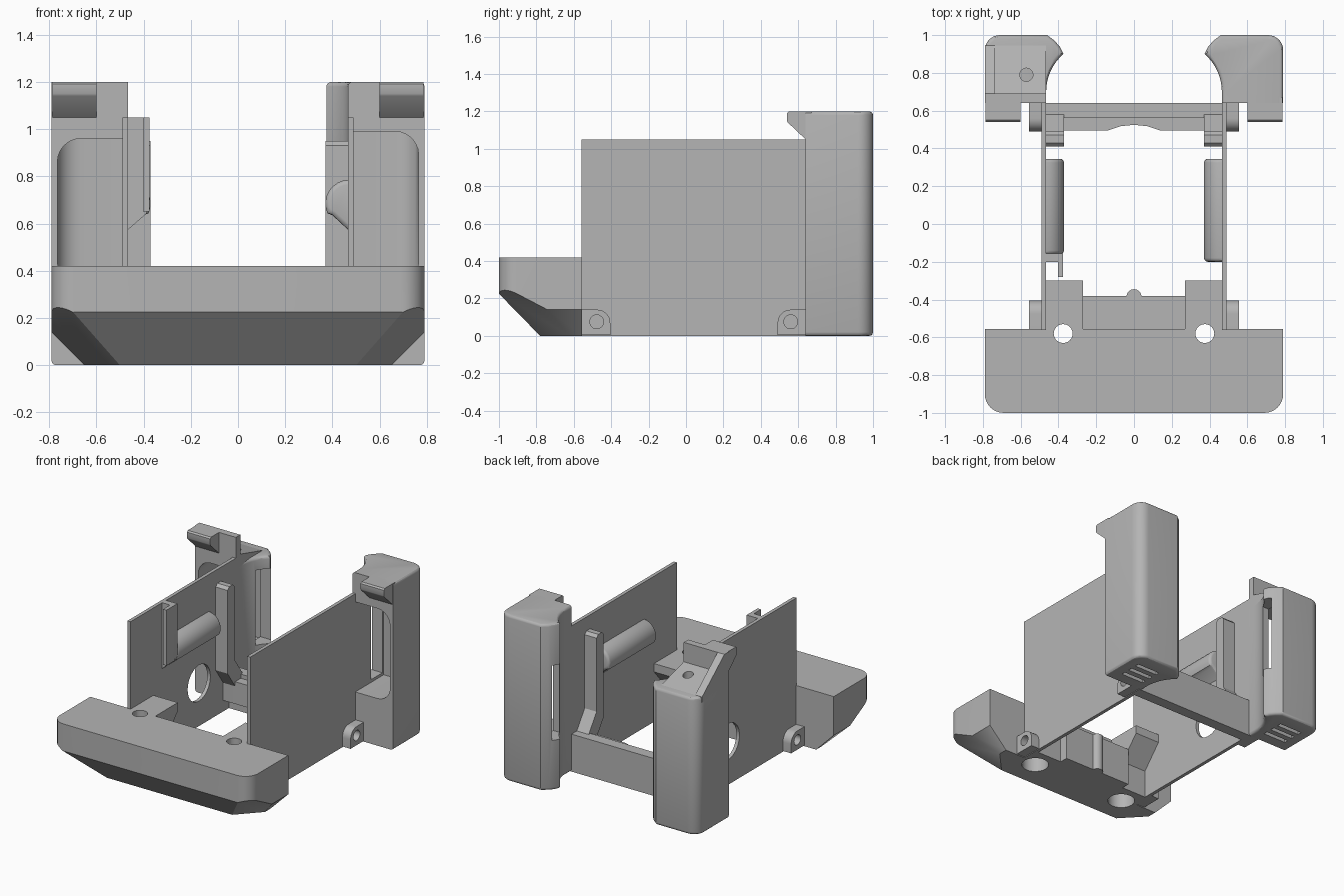
import bpy, bmesh
from math import sin, cos, radians
from mathutils import Vector

cube = bpy.data.objects.get("Cube")
if cube:
    bpy.data.objects.remove(cube, do_unlink=True)

GREY = (0.46, 0.46, 0.46, 1)
grey = bpy.data.materials.new("plain grey")
grey.use_nodes = True
grey.diffuse_color = GREY
grey.node_tree.nodes["Principled BSDF"].inputs["Base Color"].default_value = GREY
parts = []


def arc(cx, cy, r, a0, a1, n=8):
    angles = [radians(a0 + (a1 - a0) * i / n) for i in range(n + 1)]
    return [(cx + r * cos(a), cy + r * sin(a)) for a in angles]


def prism(name, axis, pts, lo, hi, bevel=0, pick=None, seg=3):
    """Extrude a 2D outline along an axis; optionally bevel chosen edges."""
    place = {"x": lambda p, t: (t, p[0], p[1]),
             "y": lambda p, t: (p[0], t, p[1]),
             "z": lambda p, t: (p[0], p[1], t)}[axis]
    bm = bmesh.new()
    rings = [[bm.verts.new(place(p, t)) for p in pts] for t in (lo, hi)]
    bm.faces.new(rings[0])
    bm.faces.new(rings[1])
    for i in range(len(pts)):
        j = (i + 1) % len(pts)
        bm.faces.new((rings[0][i], rings[0][j], rings[1][j], rings[1][i]))
    bmesh.ops.recalc_face_normals(bm, faces=bm.faces)
    if bevel:
        edges = [e for e in bm.edges if pick(e)]
        bmesh.ops.bevel(bm, geom=edges, offset=bevel, segments=seg,
                        profile=0.5, affect="EDGES", clamp_overlap=True)
    mesh = bpy.data.meshes.new(name)
    bm.to_mesh(mesh)
    bm.free()
    mesh.materials.append(grey)
    ob = bpy.data.objects.new(name, mesh)
    bpy.context.collection.objects.link(ob)
    parts.append(ob)
    return ob


def box(name, x, y, z, **kw):
    return prism(name, "z", [(x[0], y[0]), (x[1], y[0]), (x[1], y[1]), (x[0], y[1])],
                 z[0], z[1], **kw)


def rod(axis, u, v, r, lo, hi):
    return prism("cutter", axis, arc(u, v, r, 0, 345, 23), lo, hi)


def cut(ob, *cutters):
    """Subtract cutters, bake the result and drop the cutters."""
    for c in cutters:
        c.hide_render = True
        m = ob.modifiers.new("cut", "BOOLEAN")
        m.operation, m.solver, m.object = "DIFFERENCE", "EXACT", c
    deps = bpy.context.evaluated_depsgraph_get()
    mesh = bpy.data.meshes.new_from_object(ob.evaluated_get(deps))
    ob.modifiers.clear()
    ob.data = mesh
    for c in cutters:
        parts.remove(c)
        bpy.data.objects.remove(c, do_unlink=True)


def flip(pts, s):
    return [(s * u, v) for u, v in pts]


def span(s, a, b):
    return sorted((s * a, s * b))


# Front bumper: rounded plan, planed underneath at front, sides and corners
plan = [(0.79, -0.555), (-0.79, -0.555)] + arc(-0.69, -0.9, 0.1, 180, 270) + arc(0.69, -0.9, 0.1, 270, 360)
bumper = prism("front_bumper", "z", plan, 0, 0.42)
bm = bmesh.new()
bm.from_mesh(bumper.data)
planes = [((0, -0.78, 0), (0, -0.225, -0.22))]
for s in (-1, 1):
    planes += [((s * 0.65, 0, 0), (s, 0, -1)),
               ((s * 0.5, -0.78, 0), (s * 0.036, -0.034, -0.065))]
for co, no in planes:
    geom = bm.verts[:] + bm.edges[:] + bm.faces[:]
    bmesh.ops.bisect_plane(bm, geom=geom, plane_co=co, plane_no=Vector(no).normalized(),
                           clear_outer=True)
    bmesh.ops.holes_fill(bm, edges=[e for e in bm.edges if e.is_boundary], sides=0)
bmesh.ops.recalc_face_normals(bm, faces=bm.faces)
bm.to_mesh(bumper.data)
bm.free()

# Bolt holes, counterbored from below
cut(bumper, *[rod("z", s * 0.375, -0.58, r, -0.1, top)
              for s in (-1, 1) for r, top in ((0.05, 0.6), (0.09, 0.3))])

# Front cross wall with its small rib
box("front_cross_wall", (-0.27, 0.27), (-0.56, -0.38), (0, 0.27))
prism("front_wall_rib", "z", arc(0, -0.385, 0.04, 0, 180), 0, 0.27)

# Rear cross wall and scooped ledge
box("rear_cross_wall", (-0.47, 0.47), (0.56, 0.64), (0, 0.27))
prism("rear_ledge", "z", [(0.47, 0.57), (-0.47, 0.57), (-0.47, 0.495), (-0.14, 0.495), (-0.07, 0.518),
                          (0, 0.525), (0.07, 0.518), (0.14, 0.495), (0.47, 0.495)], 0.08, 0.24)

for s, side in ((-1, "right"), (1, "left")):
    # Side plate, with a round port on one side only
    plate = box(side + "_side_plate", span(s, 0.465, 0.49), (-0.56, 0.64), (0, 1.05))
    if s < 0:
        cut(plate, rod("x", 0.22, 0.31, 0.13, -0.6, -0.4))

    # Front gusset behind the bumper
    gusset = prism(side + "_front_gusset", "x",
                   [(-0.56, 0.42), (-0.3, 0.42), (-0.3, 0.36), (-0.44, 0.2), (-0.44, 0), (-0.56, 0)],
                   *span(s, 0.27, 0.47))
    cut(gusset, *[rod("z", s * 0.375, -0.58, r, -0.1, top)
                  for r, top in ((0.05, 0.6), (0.09, 0.3))])

    # Screw lugs at the foot of the plate
    for end, a, b in (("front", -0.56, -0.405), ("rear", 0.64, 0.49)):
        d = 1 if b > a else -1
        corner = [(b - d * 0.07 + d * u, v) for u, v in arc(0, 0.07, 0.07, 0, 90)]
        lug = prism(f"{side}_{end}_lug", "x", [(a, 0.005), (b, 0.005)] + corner + [(a, 0.14)],
                    *span(s, 0.48, 0.555))
        cut(lug, rod("x", (a + b) / 2 + d * 0.005, 0.075, 0.037, *span(s, 0.5, 0.6)))

    # Padded rail on the inner face
    rail = [(0.47, 0.57), (0.4, 0.635)] + arc(0.47, 0.685, 0.1, 205, 90)
    prism(side + "_inner_rail", "y", flip(rail, s), -0.16 if s < 0 else -0.2, 0.345,
          bevel=0.02, pick=lambda e: abs(e.verts[0].co.y - e.verts[1].co.y) < 0.01
          and abs(e.verts[0].co.x + e.verts[1].co.x) < 0.93)

    # Upright arm rising from the rear ledge
    arm = [(0.41, 0.93), (0.43, 0.95), (0.47, 0.95), (0.49, 0.93), (0.49, 0.4), (0.58, 0.27),
           (0.58, 0.2), (0.5, 0.2), (0.41, 0.33)]
    prism(side + "_upright_arm", "x", arm, *span(s, 0.37, 0.47))

    # Hollow rear pillar with a concave inner side
    outline = ([(0.465, 0.64)] + arc(0.2, 0.7, 0.265, 0, 49) + [(0.39, 0.935), (0.42, 0.97), (0.46, 1.0)]
               + arc(0.71, 0.92, 0.08, 90, 0) + [(0.79, 0.64)])
    top = 0.99 if s < 0 else 1.2
    pillar = prism(side + "_rear_pillar", "z", flip(outline, s), 0, top, bevel=0.02,
                   pick=lambda e: abs(e.verts[0].co.z - e.verts[1].co.z) < 0.01
                   and e.verts[0].co.y + e.verts[1].co.y > 1.29)
    cavity = box("cutter", span(s, 0.487, 0.765), (0.4, 0.965), (0.34, 0.96 if s < 0 else 0.99),
                 bevel=0.1, seg=6,
                 pick=lambda e: min(abs(v.co.x) for v in e.verts) > 0.76
                 and max(v.co.y for v in e.verts) > 0.9)
    slot = box("cutter", span(s, 0.3, 0.52), (0.82, 0.95), (0.36, 0.9))
    vents = [box("cutter", span(s, 0.53, 0.71), (y, y + 0.03), (-0.1, 0.08))
             for y in (0.72, 0.79, 0.86)]
    cut(pillar, cavity, slot, *vents)

    # Hook overhanging the front of the pillar
    prism(side + "_hook", "x", [(0.64, 1.05), (0.545, 1.14), (0.54, 1.15), (0.54, 1.19), (0.55, 1.2),
                                (0.67, 1.2), (0.67, 1.05)], *span(s, 0.6, 0.785))

# Open saddle on top of the right pillar: rim, sloped seat and side cheek
seat = prism("right_pillar_seat", "x", [(0.64, 0.97), (0.64, 1.2), (0.69, 1.2), (0.69, 1.06),
                                        (0.945, 0.99), (0.945, 0.97)], -0.75, -0.465)
cut(seat, rod("z", -0.57, 0.79, 0.035, 0.98, 1.3))
prism("right_pillar_cheek", "x", [(0.64, 0.95), (0.64, 1.2), (0.69, 1.2), (0.86, 1.06),
                                  (0.945, 0.99), (0.945, 0.95)], -0.79, -0.735)

# Angled clip at the front of the right rail
prism("right_clip_web", "y", [(-0.47, 1.05), (-0.375, 1.05), (-0.375, 0.67), (-0.39, 0.64), (-0.47, 0.57)],
      -0.2, -0.155)
box("right_clip_flange", (-0.402, -0.375), (-0.28, -0.18), (0.65, 1.05))

bpy.ops.object.select_all(action="DESELECT")
for ob in parts:
    ob.select_set(True)
bpy.context.view_layer.objects.active = parts[0]
bpy.ops.object.shade_smooth_by_angle(angle=radians(30))
